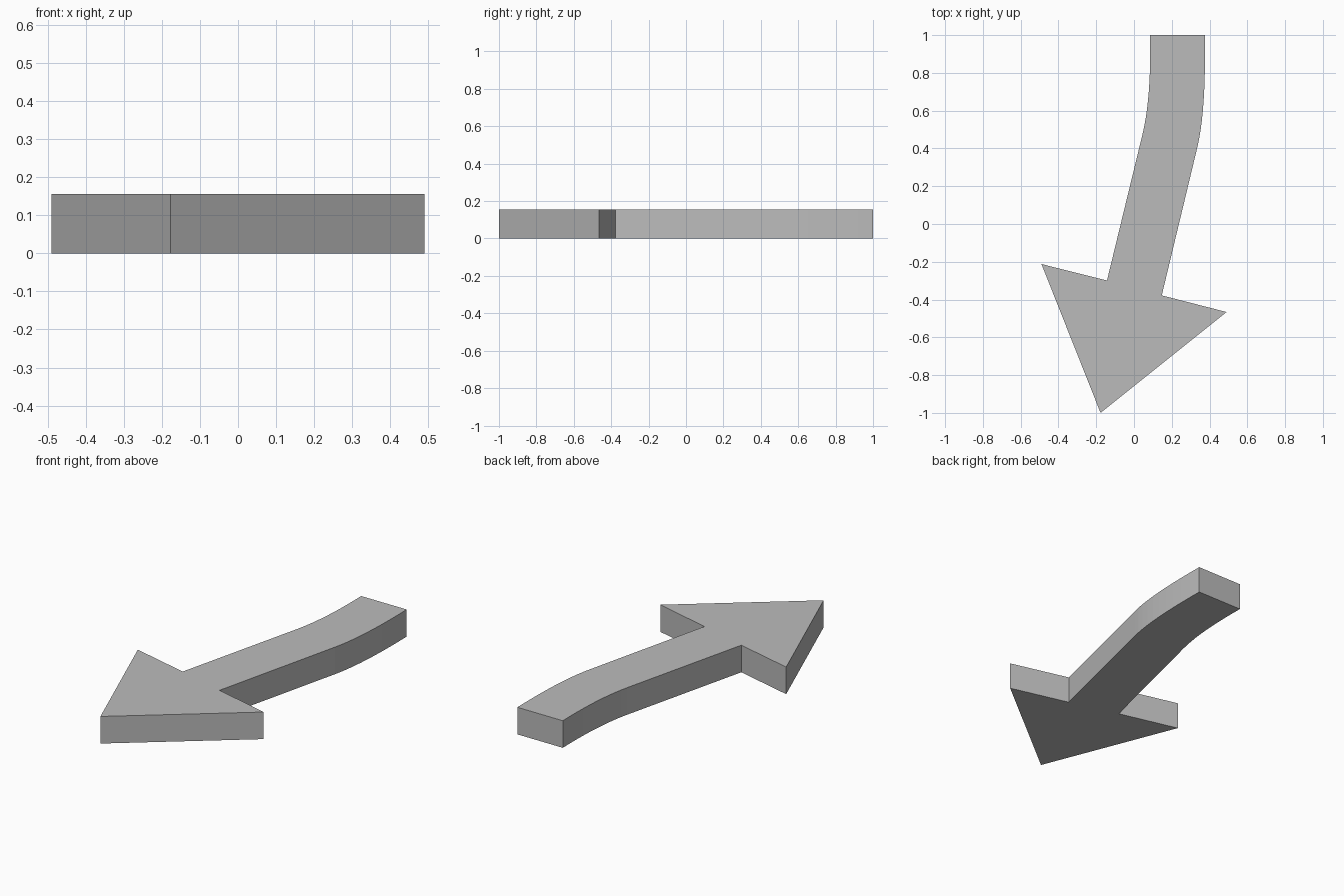
import bpy, bmesh
from mathutils import Vector

cube = bpy.data.objects.get("Cube")
if cube:
    bpy.data.objects.remove(cube, do_unlink=True)

HEIGHT = 0.156
STEPS = 10

grey = bpy.data.materials.new("plain_grey")
grey.use_nodes = True
colour = (0.5, 0.5, 0.5, 1)
grey.diffuse_color = colour
grey.node_tree.nodes["Principled BSDF"].inputs["Base Color"].default_value = colour


def bend(start, control, end):
    """Points along a quadratic curve, both ends included."""
    a, b, c = Vector(start), Vector(control), Vector(end)
    ts = [i / STEPS for i in range(STEPS + 1)]
    return [a * (1 - t) ** 2 + b * 2 * t * (1 - t) + c * t * t for t in ts]


# Curved shaft edges, then straight down to the barbed head
left_edge = bend((0.085, 1), (0.092, 0.67), (0.045, 0.475))
right_edge = bend((0.375, 1), (0.382, 0.6), (0.335, 0.405))
head = [(-0.143, -0.299), (-0.49, -0.212), (-0.177, -1),
        (0.49, -0.466), (0.147, -0.378)]
outline = left_edge + [Vector(p) for p in head] + right_edge[::-1]

# Fill the outline and raise it to a slab
bm = bmesh.new()
base = bm.faces.new([bm.verts.new((p.x, p.y, 0)) for p in outline])
raised = bmesh.ops.extrude_face_region(bm, geom=[base], use_keep_orig=True)
top = [v for v in raised["geom"] if isinstance(v, bmesh.types.BMVert)]
bmesh.ops.translate(bm, verts=top, vec=(0, 0, HEIGHT))
bmesh.ops.recalc_face_normals(bm, faces=bm.faces)

mesh = bpy.data.meshes.new("curved_arrow")
bm.to_mesh(mesh)
bm.free()
mesh.materials.append(grey)
arrow = bpy.data.objects.new("curved_arrow", mesh)
bpy.context.collection.objects.link(arrow)
